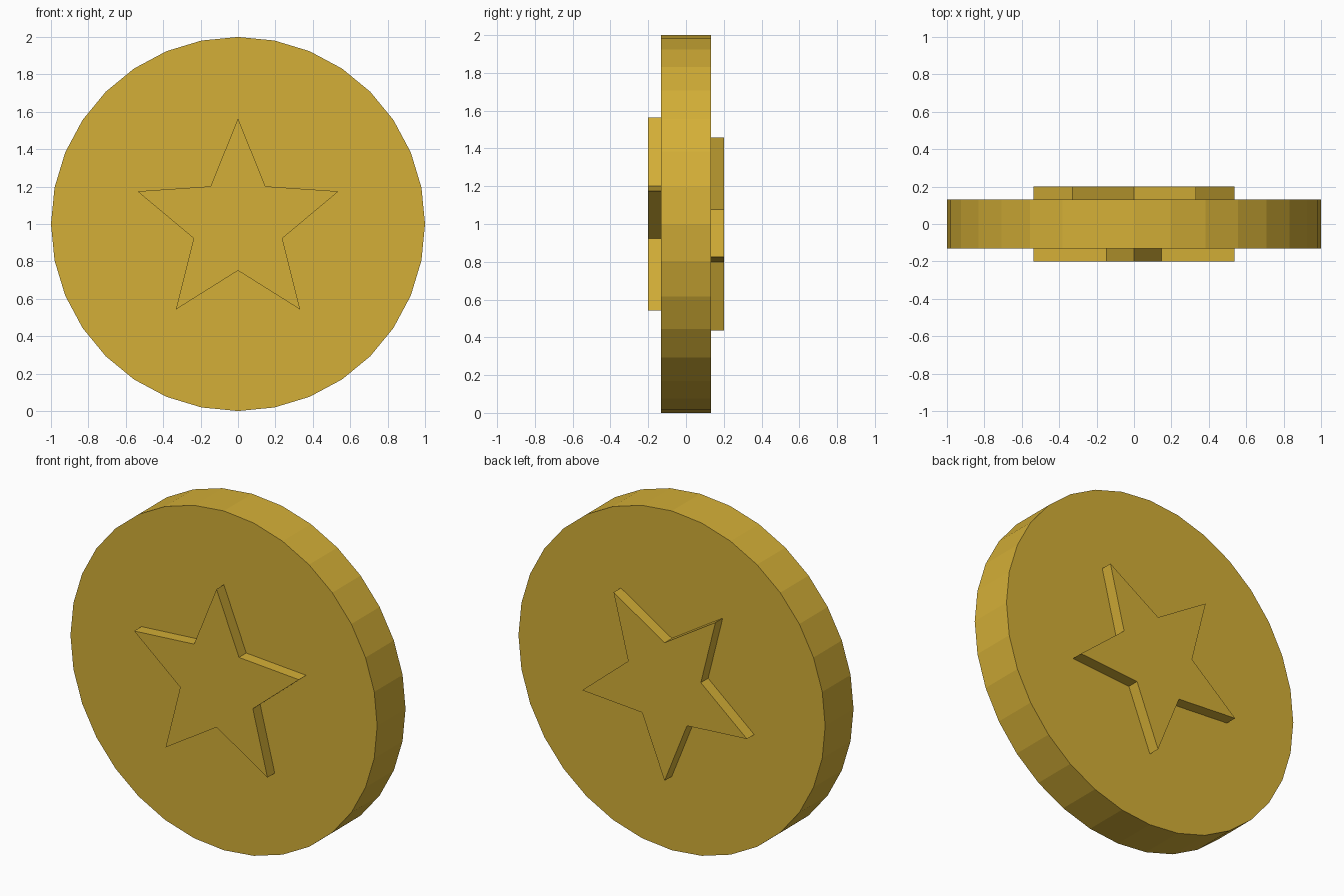
import bpy, bmesh, math

cube = bpy.data.objects.get("Cube")
if cube:
    bpy.data.objects.remove(cube, do_unlink=True)

CENTRE_Z = 1.0
HALF_THICKNESS = 0.132
STAR_FACE = 0.2

gold = bpy.data.materials.new("gold")
gold.use_nodes = True
colour = (0.658, 0.429, 0.038, 1)
gold.diffuse_color = colour
gold.node_tree.nodes["Principled BSDF"].inputs["Base Color"].default_value = colour


def ring(count, radii, start):
    """Outline points around the coin centre, cycling through the radii."""
    points = []
    for i in range(count):
        a = start + 2 * math.pi * i / count
        r = radii[i % len(radii)]
        points.append((r * math.cos(a), CENTRE_Z + r * math.sin(a)))
    return points


def prism(name, outline, y0, y1):
    """Extrude an outline in the XZ plane from y0 to y1."""
    bm = bmesh.new()
    face = bm.faces.new([bm.verts.new((x, y0, z)) for x, z in outline])
    result = bmesh.ops.extrude_face_region(bm, geom=[face], use_keep_orig=True)
    moved = [v for v in result["geom"] if isinstance(v, bmesh.types.BMVert)]
    bmesh.ops.translate(bm, verts=moved, vec=(0, y1 - y0, 0))
    bmesh.ops.recalc_face_normals(bm, faces=bm.faces)
    mesh = bpy.data.meshes.new(name)
    bm.to_mesh(mesh)
    bm.free()
    mesh.materials.append(gold)
    obj = bpy.data.objects.new(name, mesh)
    bpy.context.collection.objects.link(obj)
    return obj


# Coin disc
prism("coin_disc", ring(32, [1.0], 0), -HALF_THICKNESS, HALF_THICKNESS)

# Raised stars: upright on the front, point down on the back
for name, side, start in (("front_star", -1, math.pi / 2),
                          ("back_star", 1, -math.pi / 2)):
    outline = ring(10, [0.565, 0.249], start)
    prism(name, outline, side * HALF_THICKNESS, side * STAR_FACE)
